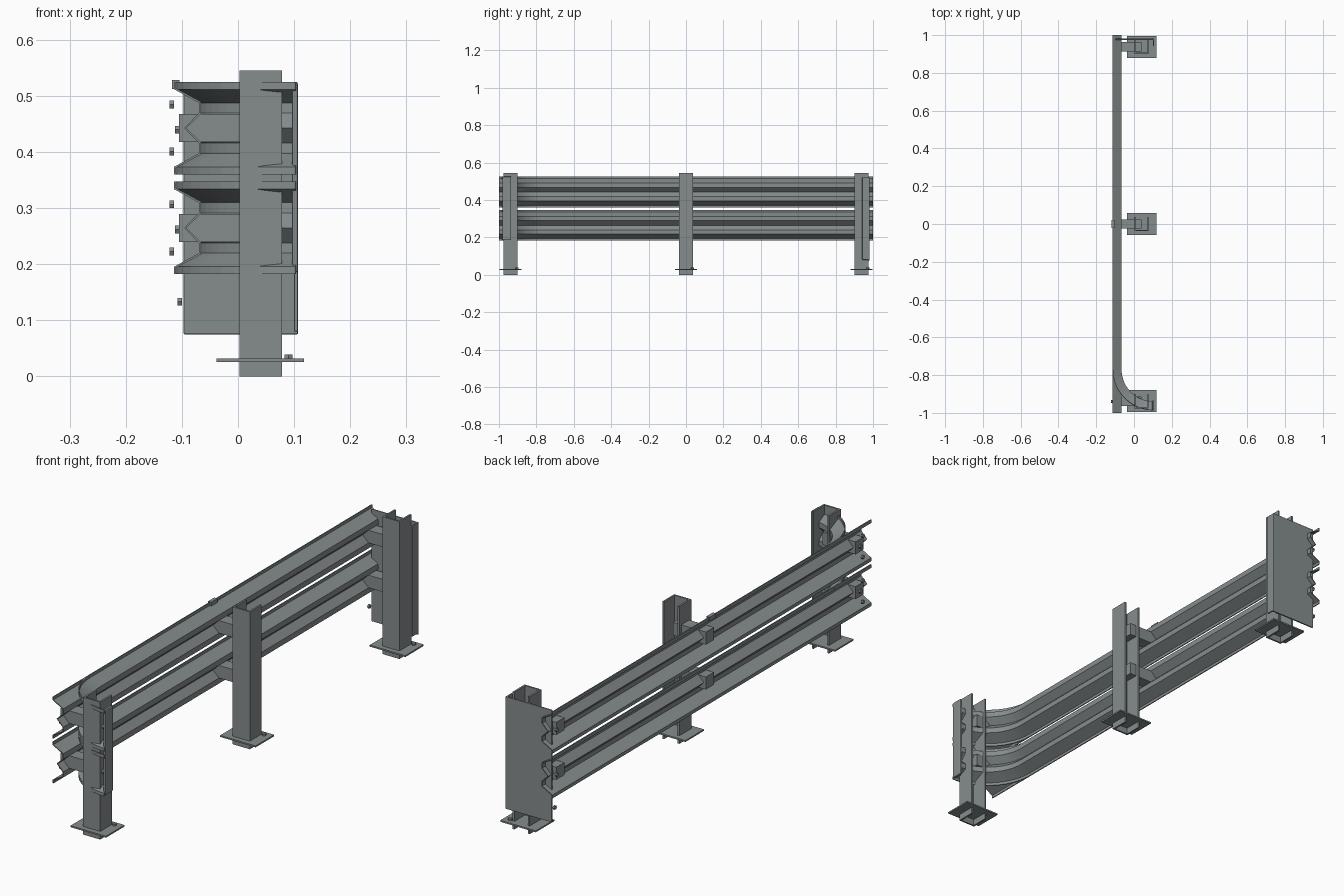
import bpy, bmesh, math

if "Cube" in bpy.data.objects:
    bpy.data.objects.remove(bpy.data.objects["Cube"])

steel = bpy.data.materials.new("galvanised_grey")
steel.diffuse_color = (0.24, 0.265, 0.27, 1)
steel.use_nodes = True
steel.node_tree.nodes["Principled BSDF"].inputs["Base Color"].default_value = steel.diffuse_color


def finish(name, bm):
    bmesh.ops.recalc_face_normals(bm, faces=bm.faces)
    me = bpy.data.meshes.new(name)
    bm.to_mesh(me)
    bm.free()
    me.materials.append(steel)
    ob = bpy.data.objects.new(name, me)
    bpy.context.collection.objects.link(ob)
    return ob


def box(name, x, y, z, bevel=0):
    """Box from (min, max) pairs."""
    bm = bmesh.new()
    bmesh.ops.create_cube(bm, size=1)
    for v in bm.verts:
        v.co = [(a + b) / 2 + c * (b - a) for (a, b), c in zip((x, y, z), v.co)]
    ob = finish(name, bm)
    if bevel:
        mod = ob.modifiers.new("bevel", 'BEVEL')
        mod.width = bevel
        mod.segments = 2
    return ob


def bolt(name, x, y, z, axis='X', r=0.008, h=0.008):
    bm = bmesh.new()
    bmesh.ops.create_cone(bm, cap_ends=True, segments=6, radius1=r, radius2=r, depth=h)
    ob = finish(name, bm)
    ob.location = (x, y, z)
    if axis == 'X':
        ob.rotation_euler = (0, math.pi / 2, 0)


def sheet(name, rows, thickness=0.004):
    """Loft a sheet through rows of points."""
    bm = bmesh.new()
    grid = [[bm.verts.new(p) for p in row] for row in rows]
    for a, b in zip(grid, grid[1:]):
        for i in range(len(a) - 1):
            bm.faces.new((a[i], a[i + 1], b[i + 1], b[i]))
    ob = finish(name, bm)
    mod = ob.modifiers.new("thickness", 'SOLIDIFY')
    mod.thickness = thickness
    mod.offset = 0
    return ob


# corrugated beam section: x depth and height about the beam centre
half = [(-0.112, 0.0825), (-0.112, 0.07), (-0.068, 0.046), (-0.068, 0.026)]
section = half + [(-0.094, 0.0)] + [(x, -z) for x, z in reversed(half)]
beam_heights = {"upper": 0.4425, "lower": 0.2645}
posts = {"front": -0.938, "middle": 0.0, "rear": 0.938}
cx, cy = 0.103, -0.77          # centre of the flared end

for level, zc in beam_heights.items():
    # straight beam
    sheet(level + "_beam", [[(x, y, zc + z) for x, z in section] for y in (-1, 1)])
    # flared beam sweeping round to the front post
    rows = []
    for i in range(13):
        a = math.radians(90 * i / 12)
        rows.append([(cx - (cx - x) * math.cos(a), cy - (cx - x) * math.sin(a), zc + z)
                     for x, z in section])
    sheet(level + "_flared_beam", rows)
    for place, yc in posts.items():
        # spacer block through the beam into the post
        box(f"{level}_{place}_spacer", (-0.105, 0.04), (yc - 0.025, yc + 0.025),
            (zc - 0.025, zc + 0.025))
    # beam bolts near the end
    for dz in (0.042, -0.042):
        bolt(level + "_beam_bolt", -0.118, -0.94, zc + dz)
    for yc in (-0.94, 0.965):
        bolt(level + "_spacer_bolt", -0.108, yc, zc - 0.003)

for place, yc in posts.items():
    # channel post: web towards the front, open towards the rear
    x0, x1, w, t = 0.003, 0.078, 0.0375, 0.007
    bm = bmesh.new()
    outline = [(x0, -w), (x1, -w), (x1, w), (x1 - t, w), (x1 - t, -w + t),
               (x0 + t, -w + t), (x0 + t, w), (x0, w)]
    face = bm.faces.new([bm.verts.new((x, yc + y, 0)) for x, y in outline])
    top = bmesh.ops.extrude_face_region(bm, geom=[face])["geom"]
    for v in top:
        if isinstance(v, bmesh.types.BMVert):
            v.co.z = 0.545
    finish(place + "_post", bm)
    # foot plate and its bolt
    box(place + "_foot_plate", (-0.038, 0.118), (yc - 0.058, yc + 0.058), (0.026, 0.032))
    bolt(place + "_foot_bolt", 0.09, yc + 0.035, 0.035, 'Z')

# reflector clip on the top edge
box("edge_clip", (-0.118, -0.104), (-0.02, 0.02), (0.512, 0.528))

# rear end plate with a folded side
box("end_plate", (-0.097, 0.107), (0.974, 0.981), (0.075, 0.52), 0.002)
box("end_plate_fold", (0.1, 0.107), (0.942, 0.981), (0.08, 0.52), 0.002)
bolt("end_plate_bolt", -0.104, 0.972, 0.133)

# front closing strip on the flared end
box("front_end_strip", (0.096, 0.107), (-0.982, -0.935), (0.185, 0.525), 0.004)
